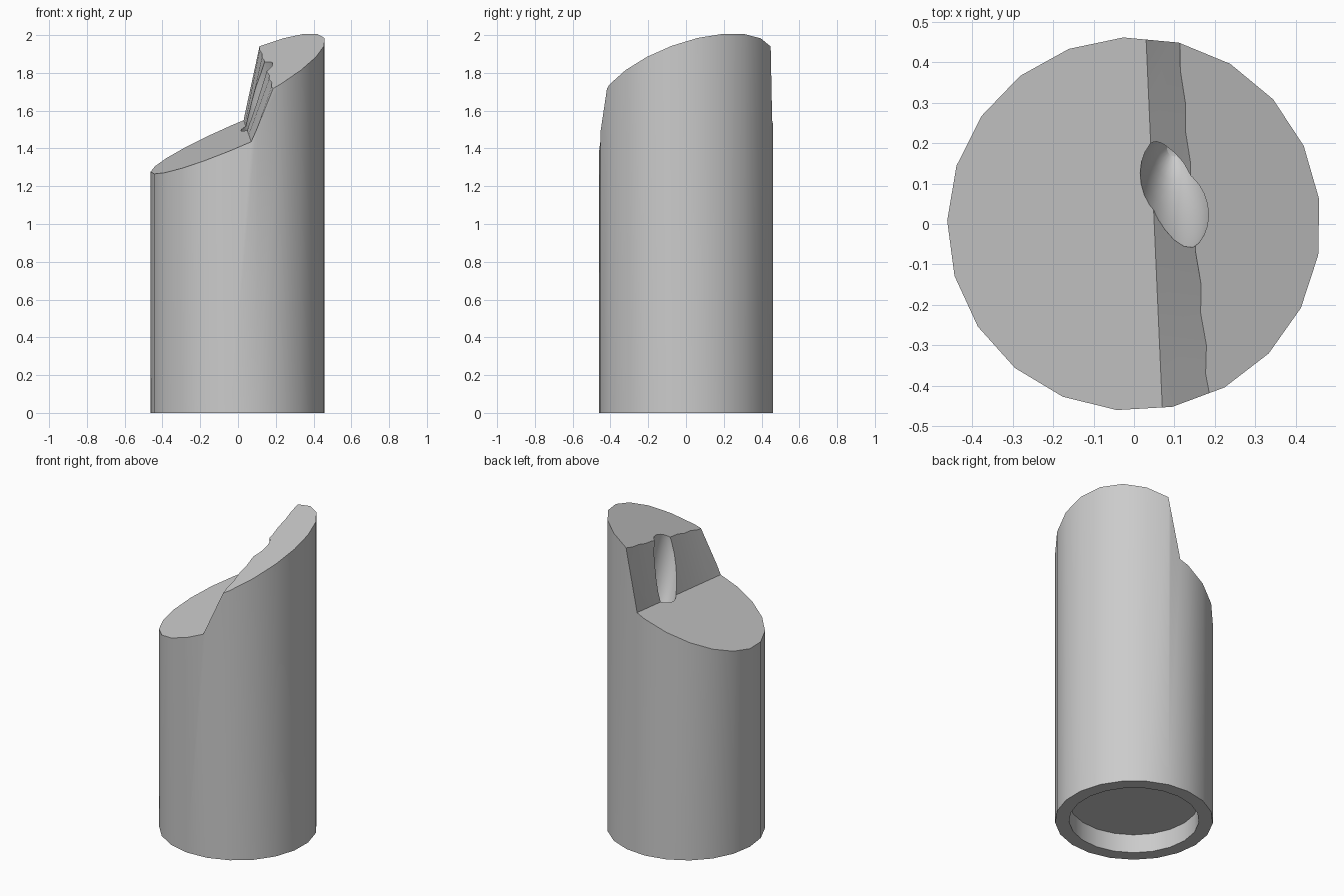
import bpy, bmesh, math
from mathutils import Vector, Matrix

cube = bpy.data.objects.get("Cube")
if cube:
    bpy.data.objects.remove(cube, do_unlink=True)

grey = bpy.data.materials.new("plain grey")
grey.use_nodes = True
grey.diffuse_color = (0.6, 0.6, 0.6, 1)
grey.node_tree.nodes["Principled BSDF"].inputs["Base Color"].default_value = grey.diffuse_color

SIDES, RADIUS = 21, 0.462


def lower_face(x, y):
    return 1.471 + 0.422 * x + 0.143 * y


def upper_face(x, y):
    return 1.756 + 0.46 * x + 0.296 * y


def add_object(name, bm):
    bmesh.ops.recalc_face_normals(bm, faces=bm.faces)
    mesh = bpy.data.meshes.new(name)
    bm.to_mesh(mesh)
    bm.free()
    mesh.materials.append(grey)
    obj = bpy.data.objects.new(name, mesh)
    bpy.context.collection.objects.link(obj)
    return obj


def cylinder(name, radius, z0, z1, cut=False):
    bm = bmesh.new()
    turn = Matrix.Rotation(math.radians(89), 4, 'Z')
    bmesh.ops.create_cone(bm, cap_ends=True, segments=SIDES, radius1=radius, radius2=radius,
                          depth=z1 - z0, matrix=Matrix.Translation((0, 0, (z0 + z1) / 2)) @ turn)
    if cut:  # slanted top
        geom = bm.verts[:] + bm.edges[:] + bm.faces[:]
        cutting = bmesh.ops.bisect_plane(bm, geom=geom, plane_co=(0, 0, upper_face(0, 0)),
                                         plane_no=Vector((-0.46, -0.296, 1)), clear_outer=True)
        rim = [e for e in cutting["geom_cut"] if isinstance(e, bmesh.types.BMEdge)]
        bmesh.ops.contextual_create(bm, geom=rim)
    return add_object(name, bm)


def subtract(body, cutter):
    mod = body.modifiers.new(cutter.name, 'BOOLEAN')
    mod.operation, mod.solver, mod.object = 'DIFFERENCE', 'EXACT', cutter
    bpy.context.view_layer.objects.active = body
    bpy.ops.object.modifier_apply(modifier=mod.name)
    bpy.data.objects.remove(cutter, do_unlink=True)


# Main body
body = cylinder("slanted_body", RADIUS, 0, 2.5, cut=True)

# Lower slanted step with a slightly twisted wall
bm = bmesh.new()
rings = []
for i in range(9):
    y = -0.6 + 0.15 * i
    foot_x, top_x = 0.05 - 0.044 * y, 0.153 - 0.087 * y
    foot = Vector((foot_x, y, lower_face(foot_x, y)))
    top = Vector((top_x, y, upper_face(top_x, y)))
    ring = [foot, foot + (top - foot) * 1.8, Vector((-0.8, y, 2.6)),
            Vector((-0.8, y, lower_face(-0.8, y)))]
    rings.append([bm.verts.new(p) for p in ring])
for a, b in zip(rings, rings[1:]):
    for k in range(4):
        n = (k + 1) % 4
        bm.faces.new((a[k], a[n], b[n], b[k]))
bm.faces.new(rings[0])
bm.faces.new(rings[-1])
subtract(body, add_object("step_cutter", bm))

# Scooped notch in the step wall
bm = bmesh.new()
shape = (Matrix.Translation((0.1, 0.075, 1.67)) @ Matrix.Rotation(math.radians(16.5), 4, 'X')
         @ Matrix.Diagonal((0.095, 0.118, 0.41, 1)))
bmesh.ops.create_uvsphere(bm, u_segments=24, v_segments=16, radius=1, matrix=shape)
subtract(body, add_object("notch_cutter", bm))

# Round recess underneath
subtract(body, cylinder("recess_cutter", 0.38, -0.2, 0.12))

# Merge flat faces and shade the round sides smooth
bm = bmesh.new()
bm.from_mesh(body.data)
bmesh.ops.dissolve_limit(bm, angle_limit=math.radians(0.5), verts=bm.verts, edges=bm.edges)
bm.to_mesh(body.data)
bm.free()
bpy.ops.object.select_all(action='DESELECT')
body.select_set(True)
bpy.context.view_layer.objects.active = body
bpy.ops.object.shade_smooth_by_angle(angle=math.radians(25))
